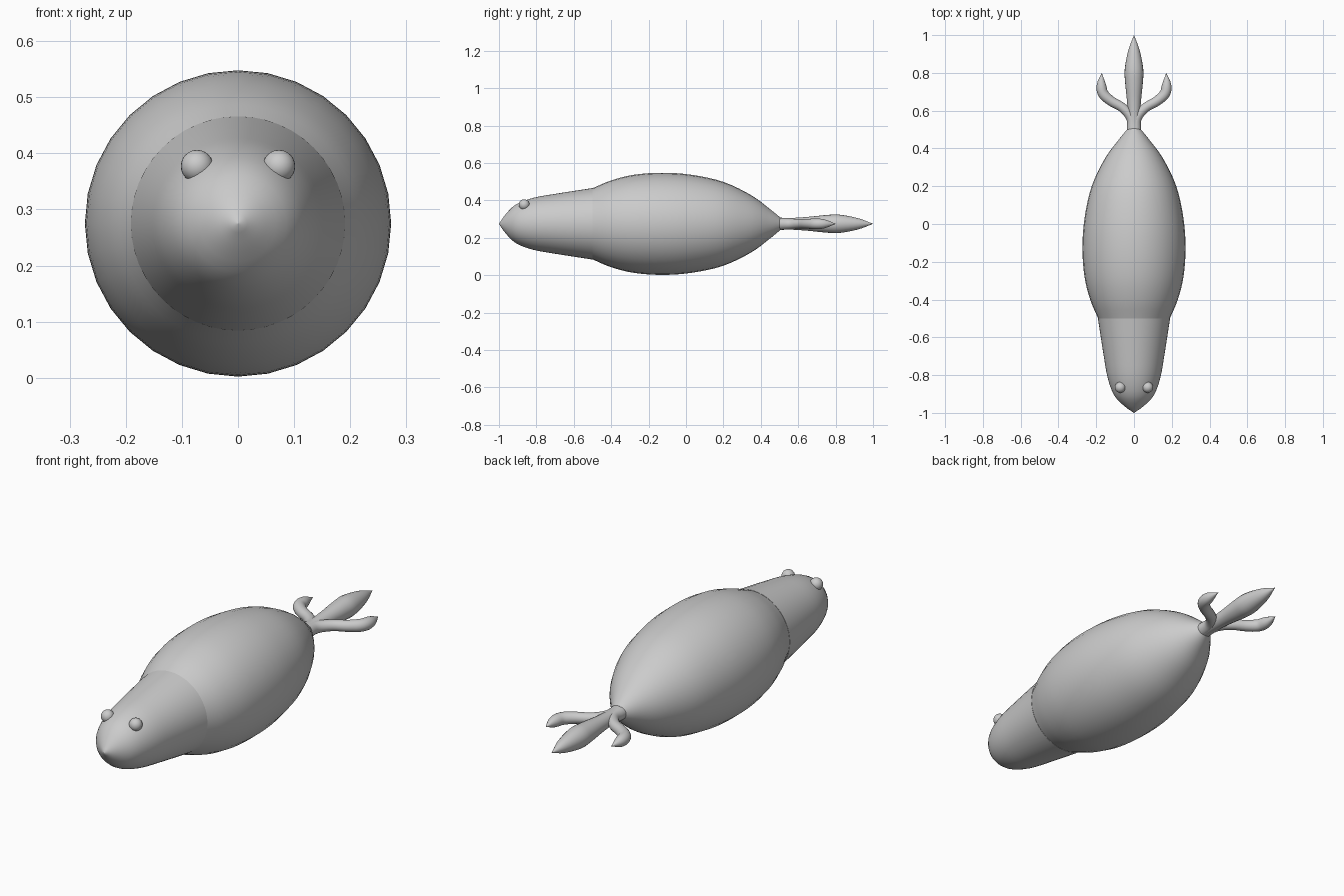
import bpy, math
from mathutils import Vector

if "Cube" in bpy.data.objects:
    bpy.data.objects.remove(bpy.data.objects["Cube"])

Z = 0.275  # height of the body axis

skin = bpy.data.materials.new("light_grey")
skin.diffuse_color = (0.6, 0.6, 0.6, 1)
skin.use_nodes = True
skin.node_tree.nodes["Principled BSDF"].inputs["Base Color"].default_value = skin.diffuse_color


def smooth_row(rows, steps):
    """Catmull-Rom interpolation through rows of (x, y, radius)."""
    pts = [Vector(r) for r in rows]
    pts = [2 * pts[0] - pts[1]] + pts + [2 * pts[-1] - pts[-2]]
    out = []
    for a, b, c, d in zip(pts, pts[1:], pts[2:], pts[3:]):
        for i in range(steps):
            t = i / steps
            out.append(0.5 * (2 * b + (c - a) * t + (2 * a - 5 * b + 4 * c - d) * t * t
                              + (3 * b - a - 3 * c + d) * t ** 3))
    return out + [pts[-2]]


def tube(name, rows, sides=32, steps=4, sharp=40):
    """Loft round rings along a flat path of (x, y, radius)."""
    rows = smooth_row(rows, steps)
    verts, faces = [], []
    for i, (x, y, r) in enumerate(rows):
        a, b = rows[max(i - 1, 0)], rows[min(i + 1, len(rows) - 1)]
        d = Vector((b.x - a.x, b.y - a.y)).normalized()
        for k in range(sides):
            t = 2 * math.pi * k / sides
            s = math.sin(t) * max(r, 0.0005)
            verts.append((x + d.y * s, y - d.x * s, Z + math.cos(t) * max(r, 0.0005)))
    for i in range(len(rows) - 1):
        for k in range(sides):
            n = (k + 1) % sides
            faces.append((i * sides + k, i * sides + n, (i + 1) * sides + n, (i + 1) * sides + k))
    last = (len(rows) - 1) * sides
    faces.append(tuple(reversed(range(sides))))
    faces.append(tuple(range(last, last + sides)))
    mesh = bpy.data.meshes.new(name)
    mesh.from_pydata(verts, [], faces)
    mesh.materials.append(skin)
    obj = bpy.data.objects.new(name, mesh)
    bpy.context.collection.objects.link(obj)
    finish(obj, sharp)
    return obj


def finish(obj, sharp):
    bpy.ops.object.select_all(action='DESELECT')
    obj.select_set(True)
    bpy.context.view_layer.objects.active = obj
    bpy.ops.object.mode_set(mode='EDIT')
    bpy.ops.mesh.select_all(action='SELECT')
    bpy.ops.mesh.normals_make_consistent(inside=False)
    bpy.ops.object.mode_set(mode='OBJECT')
    bpy.ops.object.shade_smooth_by_angle(angle=math.radians(sharp))


# Plump body and tapering head, both round about the long axis
tube("body", [(0, -0.5, 0.19), (0, -0.4, 0.232), (0, -0.28, 0.262), (0, -0.13, 0.273),
              (0, 0.03, 0.262), (0, 0.2, 0.224), (0, 0.35, 0.152), (0, 0.45, 0.078),
              (0, 0.505, 0.033)])
tube("head", [(0, -1, 0), (0, -0.965, 0.05), (0, -0.91, 0.103), (0, -0.82, 0.138),
              (0, -0.7, 0.16), (0, -0.5, 0.191)], sides=48, steps=3)

# Spindle-shaped middle tail
tube("middle_tail", [(0, 0.48, 0.035), (0, 0.55, 0.031), (0, 0.65, 0.037), (0, 0.75, 0.047),
                     (0, 0.82, 0.049), (0, 0.92, 0.03), (0, 1, 0)], sides=20)

# Curled side tails and eyes, one per side
for side, s in (("left", -1), ("right", 1)):
    tube(side + "_tail", [(s * x, y, r) for x, y, r in (
        (0.005, 0.49, 0.033), (0.013, 0.56, 0.028), (0.06, 0.615, 0.025), (0.12, 0.65, 0.026),
        (0.163, 0.69, 0.028), (0.173, 0.74, 0.024), (0.17, 0.8, 0))], sides=20)
    bpy.ops.mesh.primitive_uv_sphere_add(segments=24, ring_count=12, radius=0.029,
                                         location=(s * 0.073, -0.865, 0.377))
    eye = bpy.context.object
    eye.name = side + "_eye"
    eye.data.materials.append(skin)
    finish(eye, 40)
